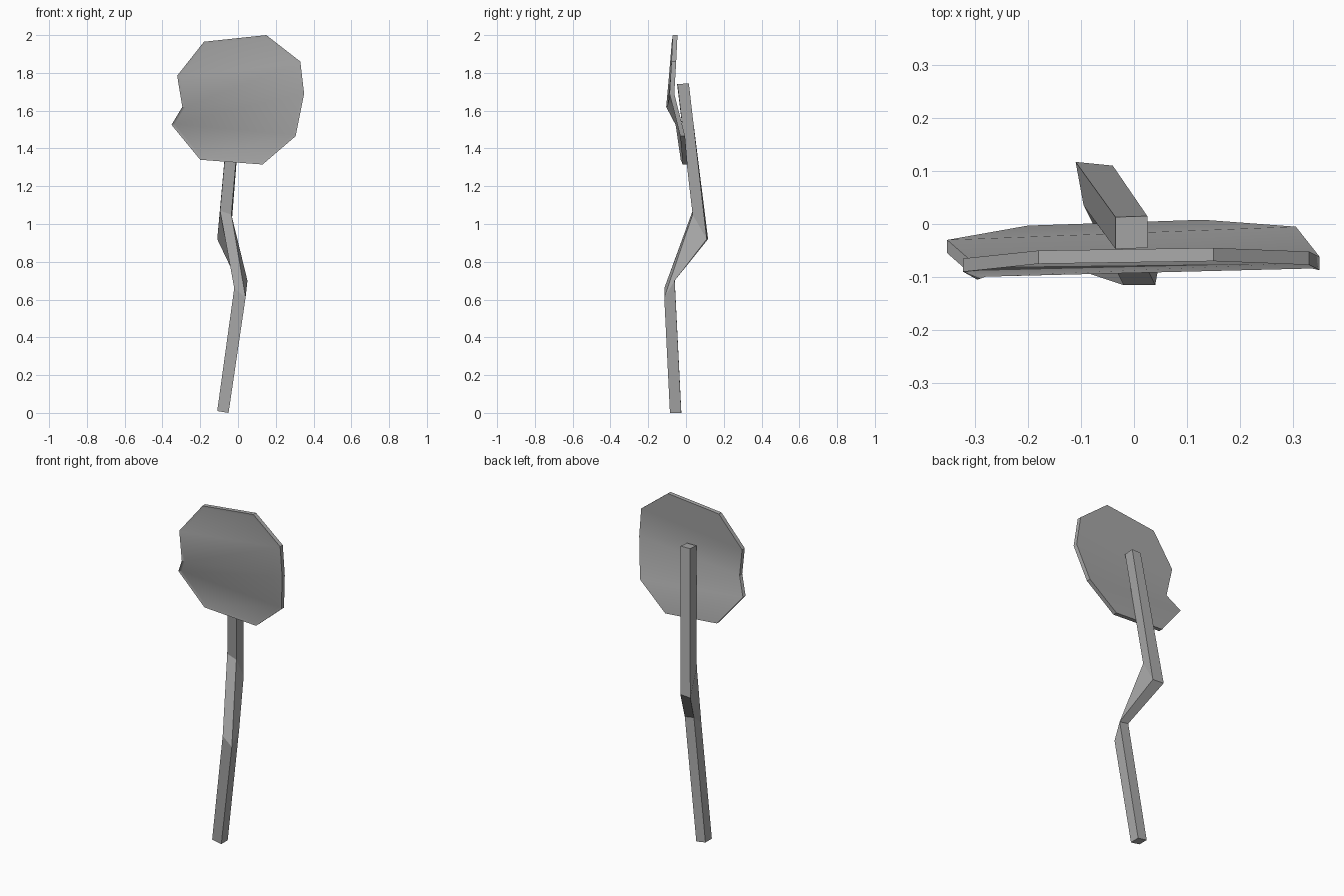
import bpy
import bmesh
import math
from mathutils import Vector

default_cube = bpy.data.objects.get("Cube")
if default_cube:
    bpy.data.objects.remove(default_cube, do_unlink=True)

# One plain grey metal for the whole model
metal = bpy.data.materials.new("grey_metal")
metal.use_nodes = True
grey = (0.4, 0.4, 0.4, 1)
metal.diffuse_color = grey
metal.node_tree.nodes["Principled BSDF"].inputs["Base Color"].default_value = grey


def add_object(name, bm):
    """Turn a bmesh into a named object with the metal material."""
    bmesh.ops.recalc_face_normals(bm, faces=bm.faces)
    mesh = bpy.data.meshes.new(name)
    bm.to_mesh(mesh)
    bm.free()
    mesh.materials.append(metal)
    obj = bpy.data.objects.new(name, mesh)
    bpy.context.collection.objects.link(obj)
    return obj


def loft(bm, rings):
    """Bridge closed rings of points with quads and cap both ends."""
    loops = [[bm.verts.new(point) for point in ring] for ring in rings]
    count = len(loops[0])
    for lower, upper in zip(loops, loops[1:]):
        for i in range(count):
            j = (i + 1) % count
            bm.faces.new((lower[i], lower[j], upper[j], upper[i]))
    bm.faces.new(loops[0])
    bm.faces.new(loops[-1])
    return loops


# Bent square post: corners run front left, front right, back right, back left
post_rings = [
    [(-.11, -.085, .01), (-.05, -.085, 0), (-.05, -.025, 0), (-.11, -.025, .01)],
    [(-.02, -.115, .66), (.04, -.115, .61), (.05, -.06, .70), (-.01, -.06, .71)],
    [(-.095, .035, 1.07), (-.035, .035, 1.05), (-.04, .11, .92), (-.11, .117, .92)],
    [(-.035, -.047, 1.74), (.025, -.045, 1.74), (.025, .015, 1.745), (-.035, .013, 1.745)],
]
bm = bmesh.new()
loft(bm, post_rings)
add_object("post", bm)

# Battered sign plate: pairs of back edge points, from the bottom row to the top
plate_rows = [
    ((-.20, -.003, 1.34), (.13, .008, 1.315)),
    ((-.352, -.03, 1.525), (.305, -.005, 1.465)),
    ((-.295, -.08, 1.62), (.35, -.062, 1.69)),
    ((-.322, -.065, 1.785), (.33, -.052, 1.86)),
    ((-.18, -.05, 1.965), (.15, -.045, 2.0)),
]
thickness = Vector((0, -.025, 0))
plate_rings = []
for left, right in plate_rows:
    left, right = Vector(left), Vector(right)
    plate_rings.append([left + thickness, right + thickness, right, left])

bm = bmesh.new()
loops = loft(bm, plate_rings)
bmesh.ops.recalc_face_normals(bm, faces=bm.faces)

# Narrow raised rim around the front of the plate
front_verts = {vert for loop in loops for vert in loop[:2]}
front_faces = [f for f in bm.faces if all(v in front_verts for v in f.verts)]
bmesh.ops.inset_region(bm, faces=front_faces, thickness=.015, depth=-.004,
                       use_even_offset=True, use_boundary=True)
plate = add_object("sign_plate", bm)

# Soft shading across the dented faces, sharp at the edges
bpy.ops.object.select_all(action="DESELECT")
plate.select_set(True)
bpy.context.view_layer.objects.active = plate
bpy.ops.object.shade_smooth_by_angle(angle=math.radians(32))
